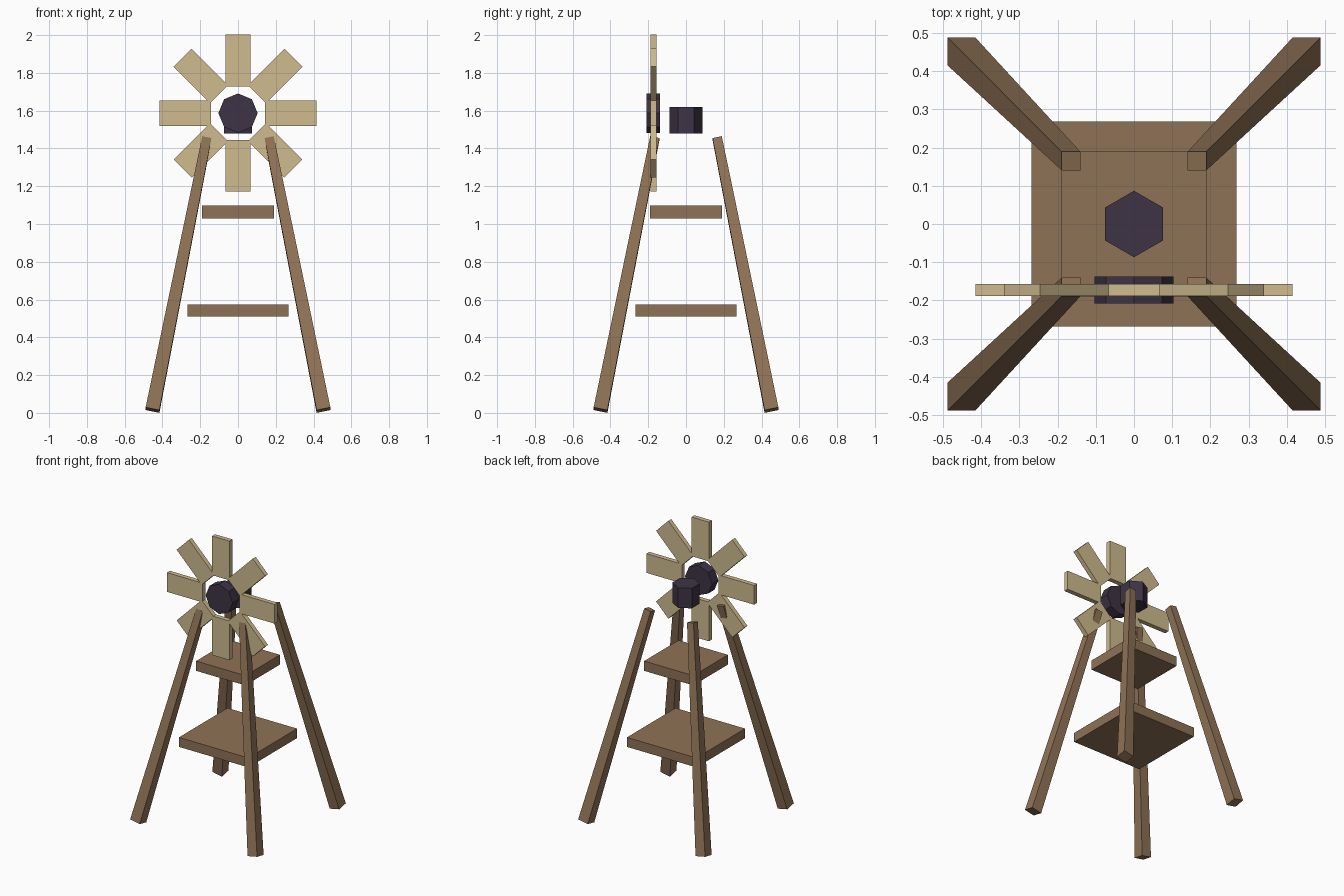
import bpy, bmesh, math
from mathutils import Vector, Matrix

if "Cube" in bpy.data.objects:
    bpy.data.objects.remove(bpy.data.objects["Cube"])


def material(name, rgb):
    m = bpy.data.materials.new(name)
    m.diffuse_color = (*rgb, 1)
    m.use_nodes = True
    m.node_tree.nodes["Principled BSDF"].inputs["Base Color"].default_value = m.diffuse_color
    return m


WOOD = material("brown_wood", (0.275, 0.17, 0.093))
PALE = material("pale_wood", (0.62, 0.50, 0.275))
DARK = material("dark_metal", (0.048, 0.034, 0.06))


def finish(name, bm, mat):
    bmesh.ops.recalc_face_normals(bm, faces=bm.faces)
    me = bpy.data.meshes.new(name)
    bm.to_mesh(me)
    bm.free()
    me.materials.append(mat)
    ob = bpy.data.objects.new(name, me)
    bpy.context.collection.objects.link(ob)
    return ob


def box(name, size, matrix, mat):
    bm = bmesh.new()
    bmesh.ops.create_cube(bm, size=1, matrix=matrix @ Matrix.Diagonal((*size, 1)))
    return finish(name, bm, mat)


def prism(name, sides, radius, depth, matrix, mat):
    bm = bmesh.new()
    bmesh.ops.create_cone(bm, cap_ends=True, segments=sides, radius1=radius,
                          radius2=radius, depth=depth, matrix=matrix)
    return finish(name, bm, mat)


def leg(name, sx, sy):
    # tapered square beam, ends cut square to its axis
    bm = bmesh.new()
    low = Vector((0.4525 * sx, 0.4525 * sy, 0.015))
    high = Vector((0.165 * sx, 0.165 * sy, 1.455))
    d = high - low
    rings = []
    for c, h in ((low, 0.0365), (high, 0.0245)):
        ring = []
        for ox, oy in ((-h, -h), (h, -h), (h, h), (-h, h)):
            ring.append(bm.verts.new(c + Vector((ox, oy, -(d.x * ox + d.y * oy) / d.z))))
        rings.append(ring)
    a, b = rings
    bm.faces.new(a)
    bm.faces.new(b)
    for i in range(4):
        j = (i + 1) % 4
        bm.faces.new((a[i], a[j], b[j], b[i]))
    return finish(name, bm, WOOD)


# four splayed legs
for yname, sy in (("front", -1), ("back", 1)):
    for xname, sx in (("left", -1), ("right", 1)):
        leg(f"{yname}_{xname}_leg", sx, sy)

# two square platforms
box("lower_platform", (0.536, 0.536, 0.066), Matrix.Translation((0, 0, 0.542)), WOOD)
box("upper_platform", (0.38, 0.38, 0.068), Matrix.Translation((0, 0, 1.064)), WOOD)

# hexagonal head block, corners towards front and back
prism("head_block", 6, 0.087, 0.14,
      Matrix.Translation((0, 0, 1.55)) @ Matrix.Rotation(math.pi / 6 * 0, 4, 'Z'), DARK)

# octagonal wheel hub, corner pointing up
prism("wheel_hub", 8, 0.104, 0.07,
      Matrix.Translation((0, -0.173, 1.587)) @ Matrix.Rotation(math.pi / 2, 4, 'X'), DARK)

# eight flat blades around the hub
for i in range(8):
    m = (Matrix.Translation((0, -0.173, 1.587))
         @ Matrix.Rotation(i * math.pi / 4, 4, 'Y')
         @ Matrix.Translation((0, 0, 0.2785)))
    box(f"wheel_blade_{i + 1}", (0.134, 0.032, 0.273), m, PALE)
